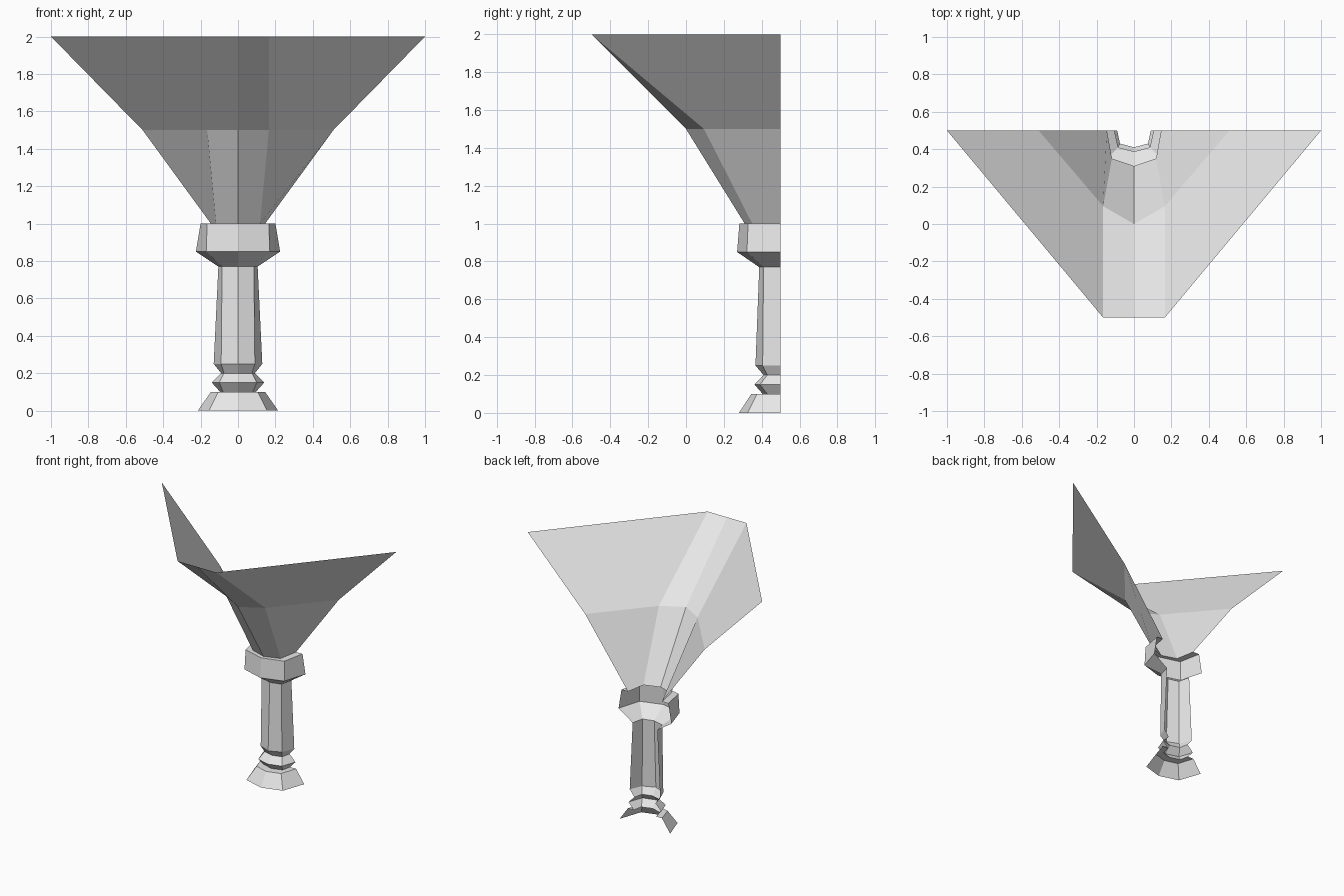
import bpy
import bmesh

cube = bpy.data.objects.get("Cube")
if cube:
    bpy.data.objects.remove(cube, do_unlink=True)

stone = bpy.data.materials.new("light grey stone")
stone.use_nodes = True
GREY = (0.8, 0.8, 0.8, 1)
stone.diffuse_color = GREY
stone.node_tree.nodes["Principled BSDF"].inputs["Base Color"].default_value = GREY

WALL_Y = 0.5


def half_ring(bm, z, wall_x, front_x, side_y, nose_y):
    """Five-point half outline, open towards the wall."""
    outline = [(-wall_x, WALL_Y), (-front_x, side_y), (0, nose_y),
               (front_x, side_y), (wall_x, WALL_Y)]
    return [bm.verts.new((x, y, z)) for x, y in outline]


def loft(name, rings):
    """Open-backed shell through a stack of half rings."""
    bm = bmesh.new()
    loops = [half_ring(bm, *r) for r in rings]
    for low, high in zip(loops, loops[1:]):
        for i in range(4):
            bm.faces.new((low[i], low[i + 1], high[i + 1], high[i]))
    mesh = bpy.data.meshes.new(name)
    bm.to_mesh(mesh)
    bm.free()
    mesh.materials.append(stone)
    obj = bpy.data.objects.new(name, mesh)
    bpy.context.collection.objects.link(obj)
    return obj


# Rings shared by neighbouring parts: z, wall x, front x, side y, nose y
foot = (0.10, 0.095, 0.08, 0.43, 0.405)
neck = (0.20, 0.09, 0.075, 0.43, 0.41)
shaft_top = (0.77, 0.105, 0.085, 0.41, 0.387)
spring = (1.0, 0.145, 0.118, 0.35, 0.31)

# Flared base with a flat ledge on top
loft("base", [(0, 0.215, 0.155, 0.325, 0.28),
              (0.10, 0.145, 0.105, 0.375, 0.345), foot])

# Pointed moulding above the base
loft("base_moulding", [foot, (0.15, 0.14, 0.10, 0.39, 0.362), neck])

# Tapered shaft
loft("shaft", [neck, (0.25, 0.13, 0.09, 0.405, 0.367), shaft_top])

# Capital with sloped underside and top ledge
loft("capital", [shaft_top, (0.85, 0.225, 0.17, 0.322, 0.27),
                 (1.0, 0.2, 0.165, 0.328, 0.282), spring])

# Spreading vault springer
loft("vault", [spring, (1.5, 0.51, 0.165, 0.095, 0),
               (2.0, 1.0, 0.165, -0.5, -0.5)])
